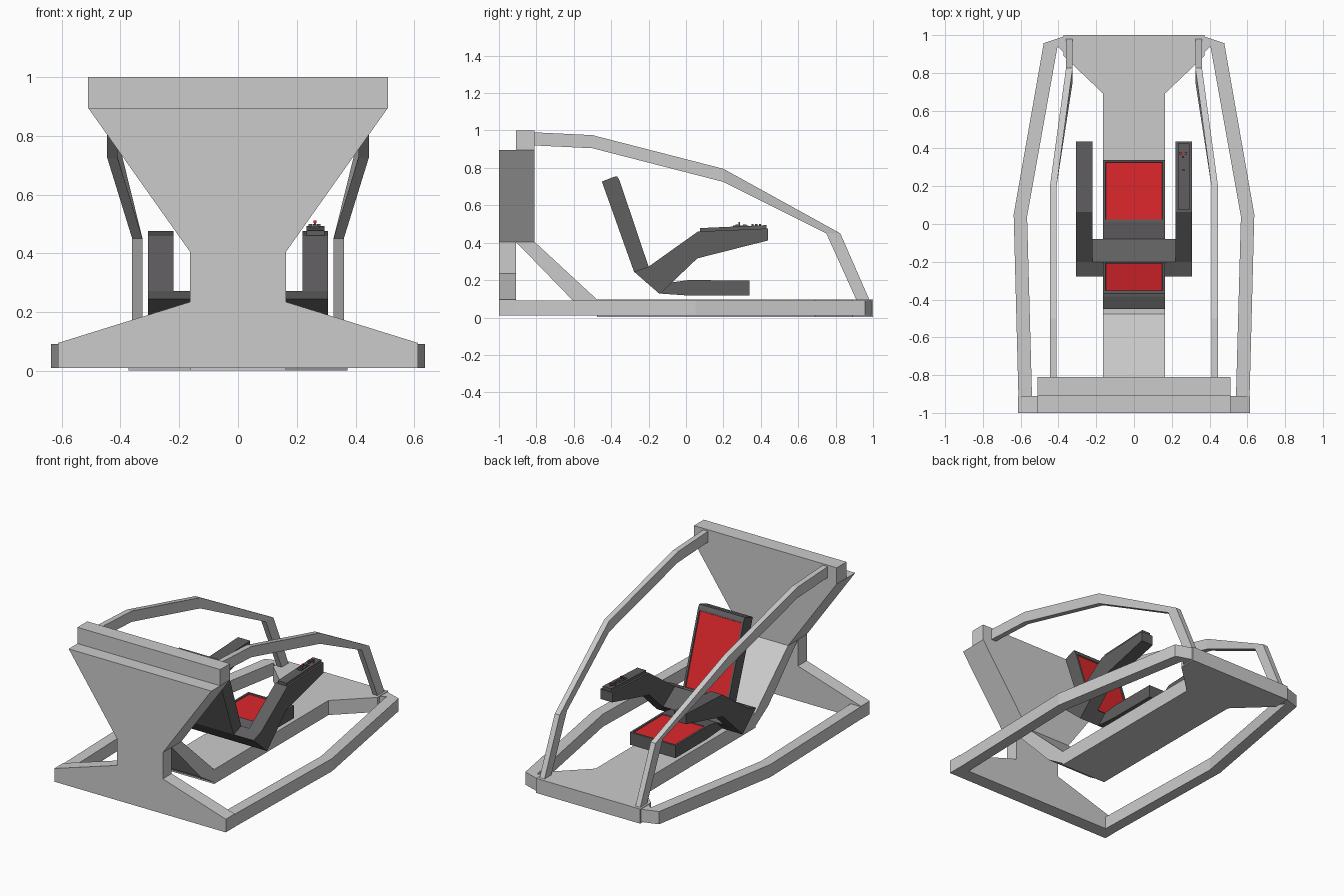
import bpy, bmesh
from mathutils import Vector

if "Cube" in bpy.data.objects:
    bpy.data.objects.remove(bpy.data.objects["Cube"])


def material(name, rgb):
    m = bpy.data.materials.new(name)
    m.diffuse_color = (*rgb, 1)
    m.use_nodes = True
    m.node_tree.nodes["Principled BSDF"].inputs["Base Color"].default_value = m.diffuse_color
    return m


DARK = material("dark_grey", (0.12, 0.115, 0.12))
RED = material("red", (0.72, 0.02, 0.025))


def finish(name, bm, mats=()):
    bmesh.ops.recalc_face_normals(bm, faces=bm.faces)
    me = bpy.data.meshes.new(name)
    bm.to_mesh(me)
    bm.free()
    ob = bpy.data.objects.new(name, me)
    bpy.context.collection.objects.link(ob)
    for m in mats:
        me.materials.append(m)
    return ob


def prism(name, pts, axis, lo, hi, mats=(), pad=None):
    """Extrude a 2D outline along an axis; pad = direction of a face to inset in red."""
    def place(p, d):
        return {"x": (d, *p), "y": (p[0], d, p[1]), "z": (*p, d)}[axis]
    bm = bmesh.new()
    a = [bm.verts.new(place(p, lo)) for p in pts]
    b = [bm.verts.new(place(p, hi)) for p in pts]
    bm.faces.new(a)
    bm.faces.new(b)
    n = len(pts)
    for i in range(n):
        bm.faces.new((a[i], a[(i + 1) % n], b[(i + 1) % n], b[i]))
    bmesh.ops.recalc_face_normals(bm, faces=bm.faces)
    if pad:
        f = max((f for f in bm.faces if f.normal.dot(Vector(pad).normalized()) > 0.95),
                key=lambda f: f.calc_area())
        bmesh.ops.inset_region(bm, faces=[f], thickness=0.018)
        bmesh.ops.inset_region(bm, faces=[f], thickness=0.003, depth=-0.006)
        f.material_index = 1
    return finish(name, bm, mats)


def box(name, x, y, z, mats=()):
    return prism(name, [(x[0], y[0]), (x[1], y[0]), (x[1], y[1]), (x[0], y[1])], "z", *z, mats)


def mirrored(half):
    return half + [(-x, v) for x, v in reversed(half)]


# Rear frame: wide foot with column, thicker upper trapezoid, top bar
prism("rear_foot", mirrored([(0.613, 0.01), (0.613, 0.095), (0.163, 0.235), (0.163, 0.405)]),
      "y", -1, -0.91)
prism("rear_panel", mirrored([(0.163, 0.405), (0.51, 0.895)]), "y", -1, -0.81)
box("top_bar", (-0.51, 0.51), (-0.91, -0.81), (0.895, 1.0))

# Sloping brace and floor with flared front
prism("sloping_brace", [(-0.91, 0.405), (-0.81, 0.405), (-0.476, 0.096), (-0.46, 0.002),
                        (-0.61, 0.096)][:3] + [(-0.46, 0.002), (-0.61, 0.096)], "x", -0.163, 0.163)
prism("floor", mirrored([(0.163, -0.476), (0.163, 0.69), (0.373, 0.89), (0.373, 1.0)]),
      "z", 0.002, 0.096)

# Side rails and overhead bars
RAIL = [(0.612, -0.91), (0.637, 0.05), (0.478, 0.957), (0.373, 0.992),
        (0.373, 0.91), (0.405, 0.94), (0.566, 0.04), (0.54, -0.91)]
BAR = [(0.41, (-0.81, 0.99), (-0.81, 0.92)), (0.41, (-0.5, 0.975), (-0.5, 0.905)),
       (0.41, (0.2, 0.795), (0.2, 0.725)), (0.325, (0.825, 0.45), (0.75, 0.45)),
       (0.325, (0.98, 0.096), (0.91, 0.096))]
for side, s in (("left", -1), ("right", 1)):
    prism(side + "_rail", [(s * x, y) for x, y in RAIL], "z", 0.01, 0.092)
    bm = bmesh.new()
    rings = []
    for x, top, bot in BAR:
        rings.append([bm.verts.new((s * px, *p)) for px, p in
                      ((x, top), (x + 0.035, top), (x + 0.035, bot), (x, bot))])
    for r, q in zip(rings, rings[1:]):
        for i in range(4):
            j = (i + 1) % 4
            bm.faces.new((r[i], r[j], q[j], q[i]))
    bm.faces.new(rings[0])
    bm.faces.new(rings[-1])
    finish(side + "_overhead_bar", bm)
    # Armrest
    prism(side + "_armrest", [(-0.278, 0.245), (-0.2, 0.272), (0.064, 0.46), (0.438, 0.476),
                              (0.438, 0.412), (0.06, 0.316), (-0.14, 0.125)],
          "x", *sorted((s * 0.22, s * 0.306)), [DARK])

# Seat: crossbar, cushion, backrest
prism("seat_crossbar", [(-0.278, 0.245), (-0.2, 0.272), (-0.08, 0.187), (-0.14, 0.125)],
      "x", -0.22, 0.22, [DARK])
prism("seat_cushion", [(-0.14, 0.128), (-0.08, 0.187), (0.01, 0.2), (0.34, 0.198),
                       (0.34, 0.117), (0.02, 0.117)], "x", -0.163, 0.163, [DARK, RED], (0, 0, 1))
prism("backrest", [(-0.45, 0.727), (-0.385, 0.752), (-0.368, 0.755), (-0.356, 0.735),
                   (-0.2, 0.272), (-0.278, 0.245)],
      "x", -0.163, 0.163, [DARK, RED], (0, 0.95, 0.32))

# Control panel on the right armrest, with switch block, stick and buttons
prism("control_panel", [(0.075, 0.458), (0.43, 0.474), (0.43, 0.494), (0.075, 0.478)],
      "x", 0.233, 0.295, [DARK])
box("switch_block", (0.246, 0.278), (0.25, 0.335), (0.48, 0.493), [DARK])
for i, y in enumerate((0.265, 0.305)):
    box(f"switch_{i}", (0.254, 0.27), (y, y + 0.018), (0.49, 0.498), [DARK])
box("stick", (0.258, 0.266), (0.281, 0.289), (0.49, 0.503), [DARK])
box("stick_tip", (0.257, 0.267), (0.28, 0.29), (0.503, 0.512), [RED])
for i, (x, y) in enumerate(((0.246, 0.375), (0.274, 0.375), (0.26, 0.395), (0.26, 0.355))):
    box(f"button_{i}", (x - 0.006, x + 0.006), (y - 0.006, y + 0.006), (0.485, 0.5), [DARK])
box("red_button", (0.253, 0.267), (0.368, 0.382), (0.485, 0.499), [RED])
